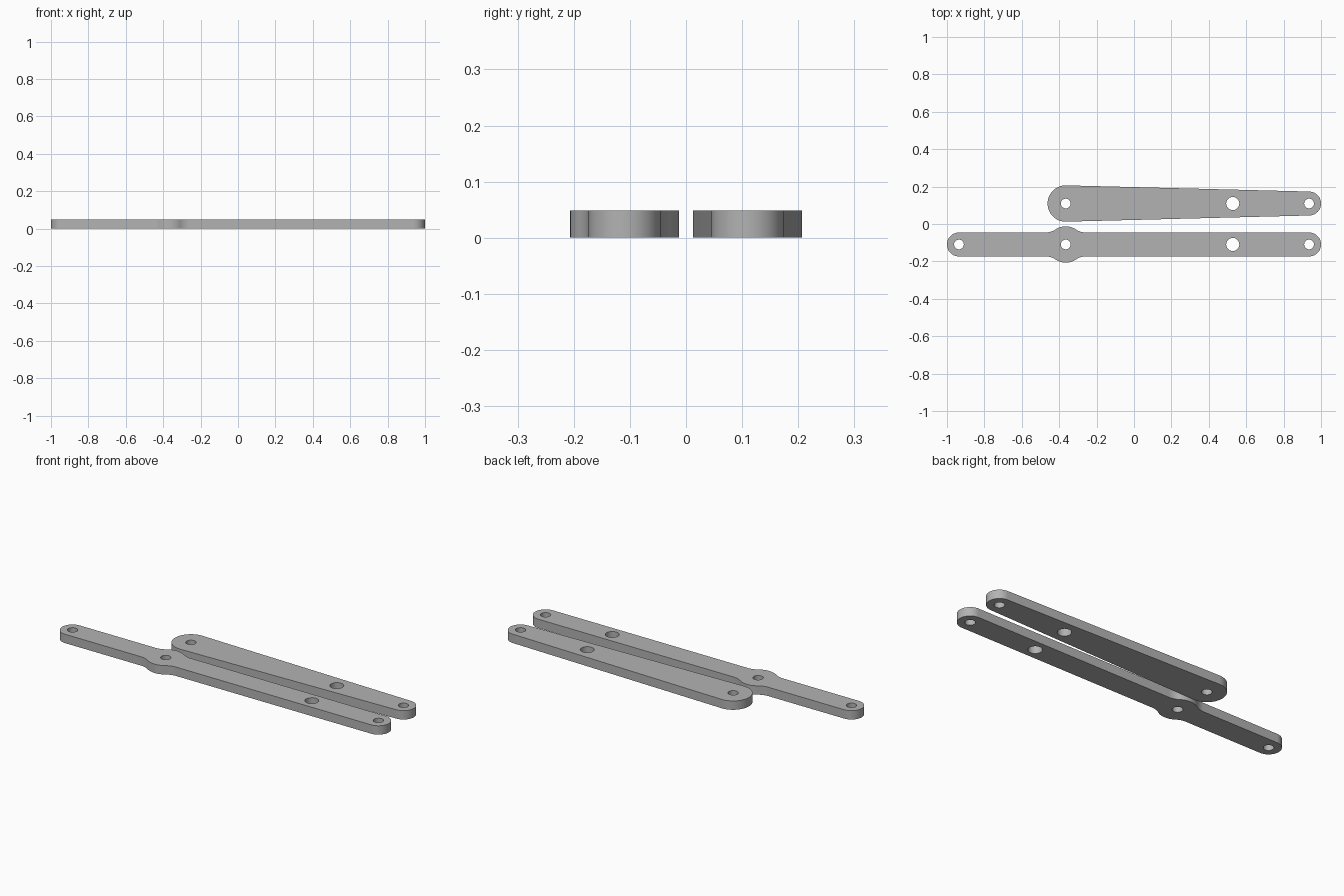
import bpy
import bmesh
from math import sin, cos, pi, sqrt, atan2, asin

cube = bpy.data.objects.get("Cube")
if cube:
    bpy.data.objects.remove(cube, do_unlink=True)

THICK = 0.049
END_X, PIVOT_X, MID_X = 0.936, -0.365, 0.528   # hole positions
END_R, LOBE_R = 0.064, 0.097                   # outline radii
HOLE_R, MID_HOLE_R = 0.026, 0.035

grey = bpy.data.materials.new("plain grey")
grey.use_nodes = True
colour = (0.45, 0.45, 0.45, 1)
grey.diffuse_color = colour
grey.node_tree.nodes["Principled BSDF"].inputs["Base Color"].default_value = colour


def arc(cx, cy, r, start, end, steps=24):
    angles = [start + (end - start) * i / steps for i in range(steps + 1)]
    return [(cx + r * cos(a), cy + r * sin(a)) for a in angles]


def mirrored(half):
    """Close an upper half outline with its mirror image."""
    return half + [(x, -y) for x, y in reversed(half[1:-1])]


def plate(name, outline, holes, y):
    """Fill an outline with round holes and extrude it to a plate."""
    bm = bmesh.new()
    loops = [outline] + [arc(x, 0, r, 0, 2 * pi, 40)[:-1] for x, r in holes]
    for loop in loops:
        verts = [bm.verts.new((px, py, 0)) for px, py in loop]
        for a, b in zip(verts, verts[1:] + verts[:1]):
            bm.edges.new((a, b))
    bmesh.ops.remove_doubles(bm, verts=bm.verts[:], dist=0.00002)
    bmesh.ops.triangle_fill(bm, edges=bm.edges[:], use_beauty=True, normal=(0, 0, 1))
    grown = bmesh.ops.extrude_face_region(bm, geom=bm.faces[:], use_keep_orig=True)
    top = [g for g in grown["geom"] if isinstance(g, bmesh.types.BMVert)]
    bmesh.ops.translate(bm, verts=top, vec=(0, 0, THICK))
    bmesh.ops.recalc_face_normals(bm, faces=bm.faces[:])
    mesh = bpy.data.meshes.new(name)
    bm.to_mesh(mesh)
    bm.free()
    mesh.materials.append(grey)
    obj = bpy.data.objects.new(name, mesh)
    obj.location.y = y
    bpy.context.collection.objects.link(obj)
    bpy.ops.object.select_all(action="DESELECT")
    obj.select_set(True)
    bpy.context.view_layer.objects.active = obj
    bpy.ops.object.shade_smooth_by_angle()


shared_holes = [(PIVOT_X, HOLE_R), (MID_X, MID_HOLE_R), (END_X, HOLE_R)]

# Long straight bar with a filleted round lobe at its pivot
fillet = 0.095
rise = END_R + fillet
run = sqrt((LOBE_R + fillet) ** 2 - rise ** 2)
lean = atan2(rise, run)
half = (arc(END_X, 0, END_R, 0, pi / 2)
        + arc(PIVOT_X + run, rise, fillet, -pi / 2, lean - pi, 12)
        + arc(PIVOT_X, 0, LOBE_R, lean, pi - lean)
        + arc(PIVOT_X - run, rise, fillet, -lean, -pi / 2, 12)
        + arc(-END_X, 0, END_R, pi / 2, pi))
plate("long_lever_bar", mirrored(half), shared_holes + [(-END_X, HOLE_R)], -0.1095)

# Short bar tapering from a wide round end to a narrow one
tangent = pi / 2 - asin((LOBE_R - END_R) / (END_X - PIVOT_X))
half = (arc(END_X, 0, END_R, 0, tangent)
        + arc(PIVOT_X, 0, LOBE_R, tangent, pi))
plate("short_tapered_bar", mirrored(half), shared_holes, 0.1095)
